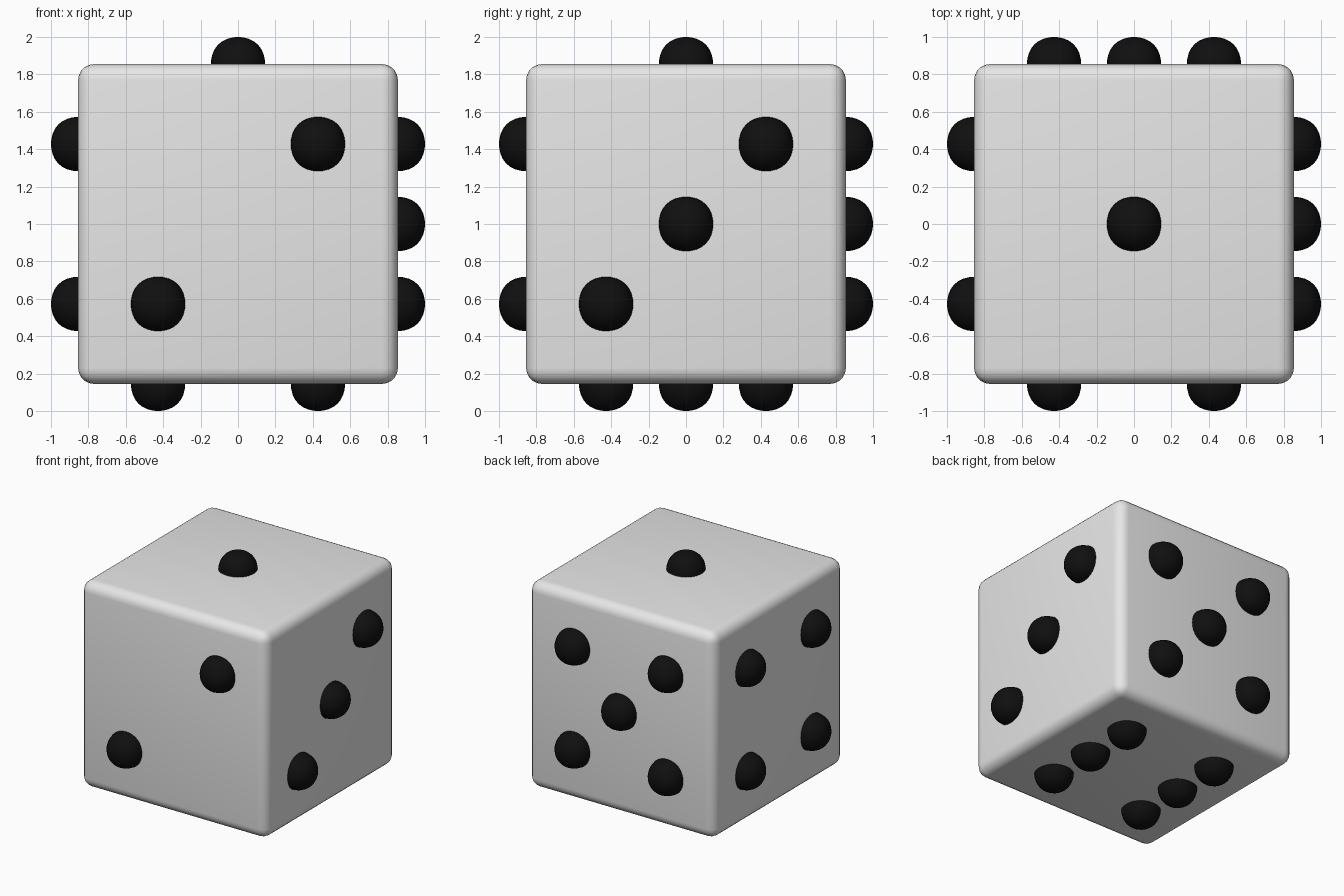
import bpy
import math
from mathutils import Vector

default = bpy.data.objects.get("Cube")
if default:
    bpy.data.objects.remove(default, do_unlink=True)

HALF = 0.855    # half the body width
PIP = 0.145     # pip radius
STEP = HALF / 2  # pip spacing
CENTRE = Vector((0, 0, 1))


def material(name, value):
    mat = bpy.data.materials.new(name)
    mat.use_nodes = True
    colour = (value, value, value, 1)
    mat.diffuse_color = colour
    mat.node_tree.nodes["Principled BSDF"].inputs["Base Color"].default_value = colour
    return mat


white = material("white", 0.8)
black = material("black", 0.005)


def cube(name, half, location, mat):
    bpy.ops.mesh.primitive_cube_add(size=2 * half, location=location)
    obj = bpy.context.object
    obj.name = name
    obj.data.materials.append(mat)
    return obj


# Body with rounded edges
body = cube("die_body", HALF, CENTRE, white)
bevel = body.modifiers.new("rounded_edges", "BEVEL")
bevel.width = 0.085
bevel.segments = 5
bpy.ops.object.modifier_apply(modifier=bevel.name)
bpy.ops.object.shade_smooth_by_angle(angle=math.radians(40))

# One rounded pip, whose mesh all the others share
first = cube("pip", PIP, CENTRE, black)
subsurf = first.modifiers.new("rounding", "SUBSURF")
subsurf.levels = subsurf.render_levels = 3
bpy.ops.object.modifier_apply(modifier=subsurf.name)
pip_mesh = first.data
reach = max(v.co.z for v in pip_mesh.vertices)
for v in pip_mesh.vertices:
    v.co *= PIP / reach
pip_mesh.shade_smooth()
bpy.data.objects.remove(first, do_unlink=True)

# Pip patterns, as steps along the two axes of each face
X, Y, Z = Vector((1, 0, 0)), Vector((0, 1, 0)), Vector((0, 0, 1))
middle = [(0, 0)]
diagonal = [(-1, -1), (1, 1)]
corners = diagonal + [(-1, 1), (1, -1)]
faces = {
    "top": (Z, X, Y, middle),
    "front": (-Y, X, Z, diagonal),
    "right": (X, Y, Z, diagonal + middle),
    "left": (-X, Y, Z, corners),
    "back": (Y, X, Z, corners + middle),
    "bottom": (-Z, X, Y, corners + [(-1, 0), (1, 0)]),
}

for face, (normal, across, up, pattern) in faces.items():
    for i, (a, b) in enumerate(pattern, 1):
        pip = bpy.data.objects.new(f"{face}_pip_{i}", pip_mesh)
        pip.location = CENTRE + normal * HALF + (across * a + up * b) * STEP
        bpy.context.collection.objects.link(pip)
